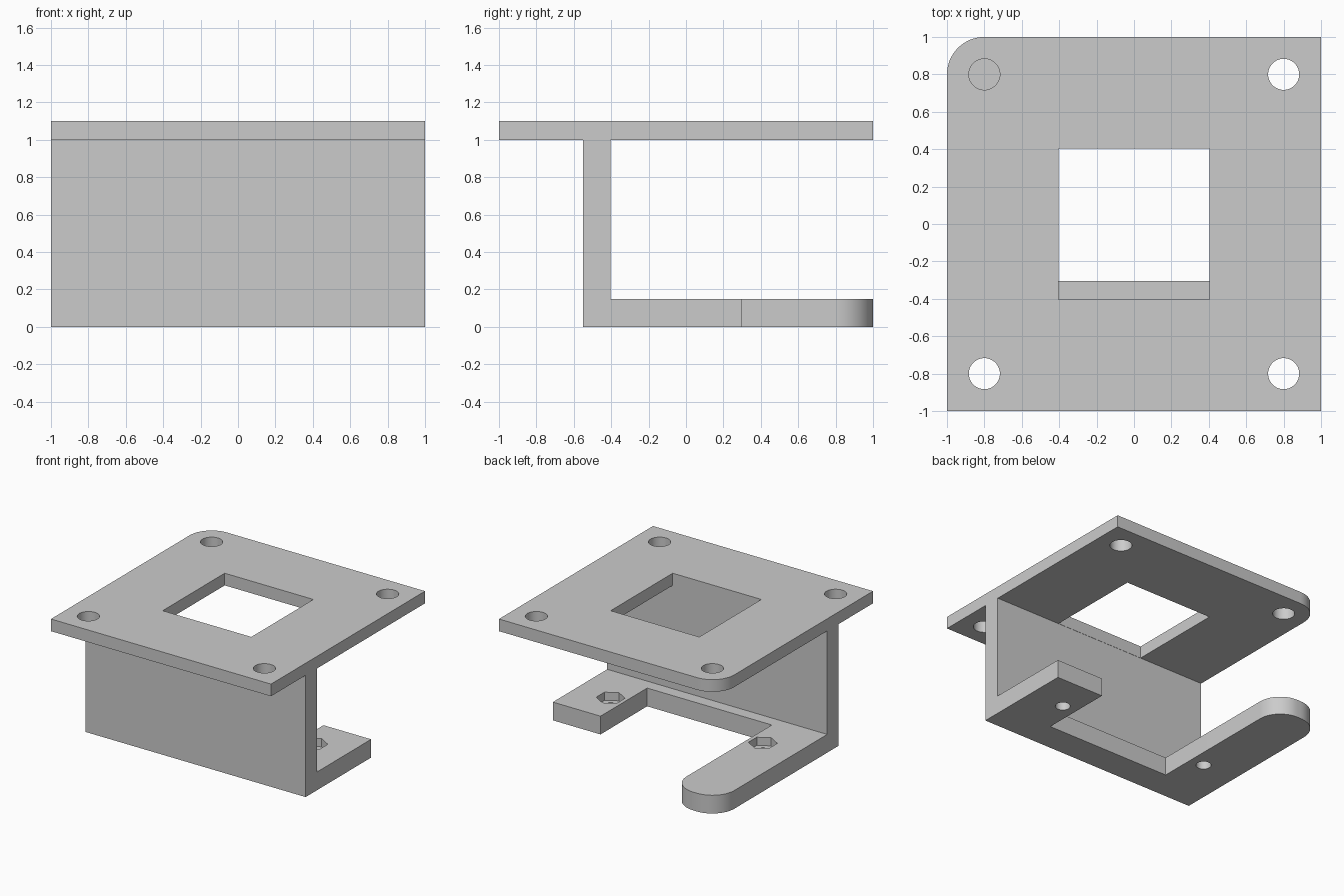
import bpy, bmesh
from math import cos, sin, pi, radians

cube = bpy.data.objects.get("Cube")
if cube:
    bpy.data.objects.remove(cube, do_unlink=True)

grey = bpy.data.materials.new("plain grey")
grey.use_nodes = True
grey.diffuse_color = (0.6, 0.6, 0.6, 1)
grey.node_tree.nodes["Principled BSDF"].inputs["Base Color"].default_value = (0.6, 0.6, 0.6, 1)


def prism(name, outline, z0, z1):
    """Extrude a counter-clockwise outline from z0 to z1."""
    bm = bmesh.new()
    low = [bm.verts.new((x, y, z0)) for x, y in outline]
    high = [bm.verts.new((x, y, z1)) for x, y in outline]
    bm.faces.new(low[::-1])
    bm.faces.new(high)
    n = len(low)
    for i in range(n):
        j = (i + 1) % n
        bm.faces.new((low[i], low[j], high[j], high[i]))
    mesh = bpy.data.meshes.new(name)
    bm.to_mesh(mesh)
    bm.free()
    mesh.materials.append(grey)
    obj = bpy.data.objects.new(name, mesh)
    bpy.context.collection.objects.link(obj)
    return obj


def arc(cx, cy, r, start, end, steps=16):
    return [(cx + r * cos(radians(start + (end - start) * i / steps)),
             cy + r * sin(radians(start + (end - start) * i / steps)))
            for i in range(steps + 1)]


def polygon(cx, cy, r, sides, turn=0.0):
    return [(cx + r * cos(turn + 2 * pi * i / sides),
             cy + r * sin(turn + 2 * pi * i / sides)) for i in range(sides)]


def rectangle(x0, y0, x1, y1):
    return [(x0, y0), (x1, y0), (x1, y1), (x0, y1)]


def combine(target, tool, operation):
    """Apply a boolean and discard the tool object."""
    tool.hide_render = True
    mod = target.modifiers.new("combine", 'BOOLEAN')
    mod.operation = operation
    mod.solver = 'EXACT'
    mod.object = tool
    bpy.context.view_layer.objects.active = target
    bpy.ops.object.modifier_apply(modifier=mod.name)
    bpy.data.objects.remove(tool, do_unlink=True)


# Top plate with one rounded corner
bracket = prism("mounting_bracket",
                [(-1, -1), (1, -1), (1, 1)] + arc(-0.8, 0.8, 0.2, 90, 180), 1.0, 1.1)

# Base: cross strip, short square arm and long rounded arm
inner, r = 0.567, 0.2
base = prism("base",
             [(-1, -0.55), (1, -0.55), (1, 0.3), (inner, 0.3), (inner, -0.305), (-inner, -0.305)]
             + arc(-inner - r, 0.8, r, 0, 90) + arc(-1 + r, 0.8, r, 90, 180), 0, 0.15)

# Upright wall joining base and plate
wall = prism("wall", rectangle(-1, -0.55, 1, -0.405), 0, 1.05)
combine(base, wall, 'UNION')
combine(bracket, base, 'UNION')

# Square window and corner holes in the plate
combine(bracket, prism("window_cutter", rectangle(-0.403, -0.403, 0.403, 0.403), 0.95, 1.2),
        'DIFFERENCE')
for x in (-0.8, 0.8):
    for y in (-0.8, 0.8):
        combine(bracket, prism("hole_cutter", polygon(x, y, 0.083, 48), 0.95, 1.2), 'DIFFERENCE')

# Screw holes with hexagonal nut pockets in the arms
for x in (-0.692, 0.692):
    combine(bracket, prism("screw_cutter", polygon(x, -0.01, 0.057, 40), -0.1, 0.12), 'DIFFERENCE')
    combine(bracket, prism("nut_cutter", polygon(x, -0.01, 0.108, 6, pi / 6), 0.083, 0.25),
            'DIFFERENCE')

# Merge coplanar faces and shade the rounded parts smooth
bm = bmesh.new()
bm.from_mesh(bracket.data)
bmesh.ops.remove_doubles(bm, verts=bm.verts, dist=0.0001)
bmesh.ops.dissolve_limit(bm, angle_limit=radians(0.5), verts=bm.verts, edges=bm.edges)
bm.to_mesh(bracket.data)
bm.free()

bpy.ops.object.select_all(action='DESELECT')
bracket.select_set(True)
bpy.context.view_layer.objects.active = bracket
bpy.ops.object.shade_smooth_by_angle(angle=radians(30))
